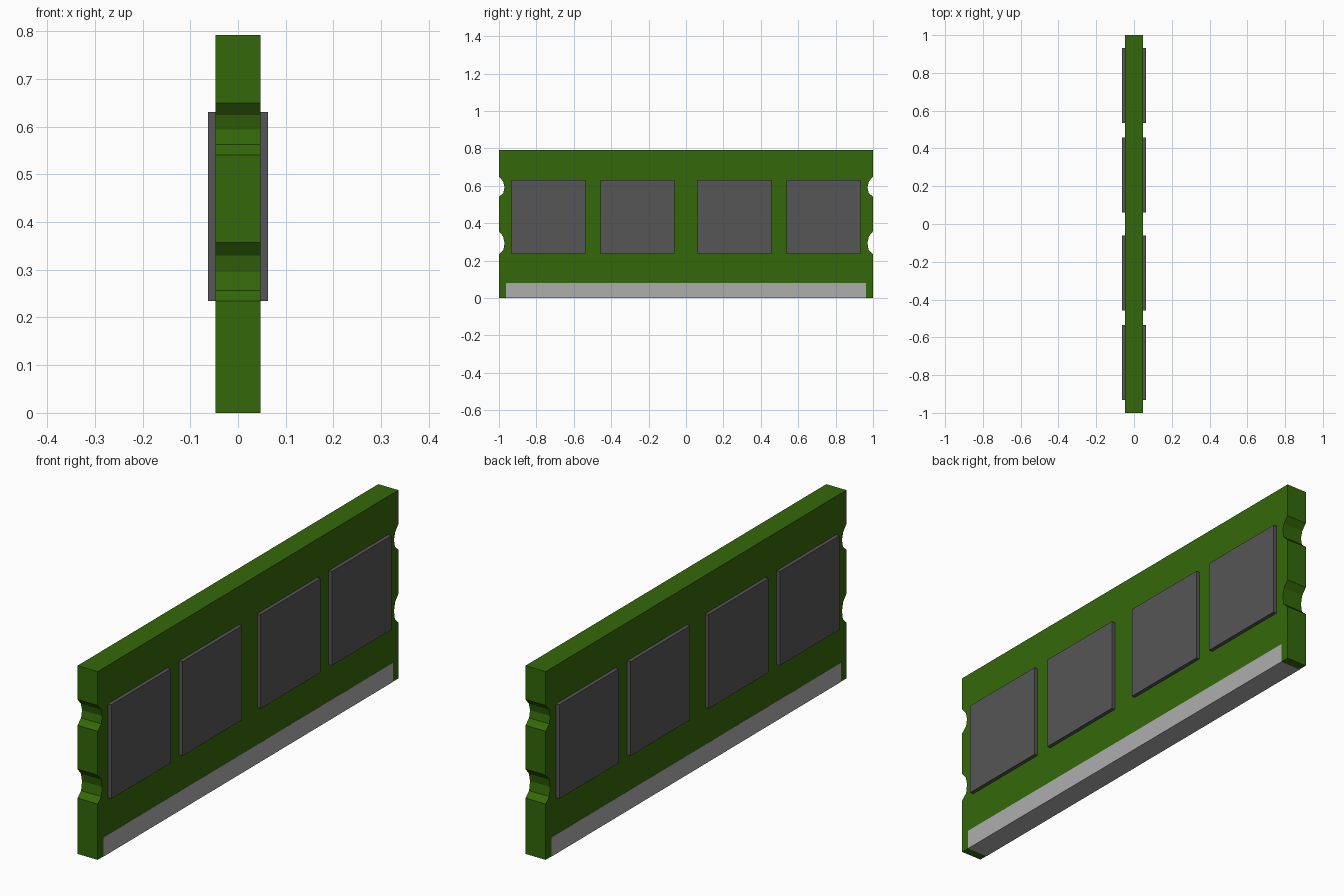
import bpy
import bmesh

if "Cube" in bpy.data.objects:
    bpy.data.objects.remove(bpy.data.objects["Cube"])

HALF_T = 0.047      # half board thickness
HEIGHT = 0.792


def material(name, rgb):
    m = bpy.data.materials.new(name)
    m.diffuse_color = (*rgb, 1)
    m.use_nodes = True
    m.node_tree.nodes["Principled BSDF"].inputs["Base Color"].default_value = m.diffuse_color
    return m


GREEN = material("board_green", (0.034, 0.138, 0.003))
DARK = material("chip_grey", (0.092, 0.092, 0.092))
LIGHT = material("contact_grey", (0.42, 0.42, 0.42))


def add_object(name, bm, mat):
    bmesh.ops.recalc_face_normals(bm, faces=bm.faces)
    mesh = bpy.data.meshes.new(name)
    bm.to_mesh(mesh)
    bm.free()
    mesh.materials.append(mat)
    obj = bpy.data.objects.new(name, mesh)
    bpy.context.collection.objects.link(obj)
    return obj


def box(name, lo, hi, mat):
    bm = bmesh.new()
    bmesh.ops.create_cube(bm, size=1)
    for v in bm.verts:
        v.co = [(a + b) / 2 + c * (b - a) for a, b, c in zip(lo, hi, v.co)]
    return add_object(name, bm, mat)


# Circuit board: notched outline in the YZ plane, extruded through its thickness
notches = [(1, 0.235), (0.976, 0.257), (0.970, 0.295), (0.978, 0.330), (1, 0.357),
           (1, 0.541), (0.976, 0.563), (0.970, 0.594), (0.978, 0.624), (1, 0.650)]
right_edge = [(1, 0)] + notches + [(1, HEIGHT)]
outline = right_edge + [(-y, z) for y, z in reversed(right_edge)]
bm = bmesh.new()
face = bm.faces.new([bm.verts.new((-HALF_T, y, z)) for y, z in outline])
ext = bmesh.ops.extrude_face_region(bm, geom=[face])
bmesh.ops.translate(bm, vec=(2 * HALF_T, 0, 0),
                    verts=[g for g in ext["geom"] if isinstance(g, bmesh.types.BMVert)])
add_object("circuit_board", bm, GREEN)

# Contact strip wrapping the bottom edge, a hair proud of the board
SKIN = 0.0006
box("contact_strip", (-HALF_T - SKIN, -0.963, -SKIN), (HALF_T + SKIN, 0.963, 0.08), LIGHT)

# Memory chips: four on each face
for side, sx in (("left", -1), ("right", 1)):
    x0, x1 = sorted((sx * (HALF_T - 0.002), sx * 0.0625))
    for i, yc in enumerate((-0.734, -0.260, 0.260, 0.734)):
        box(f"chip_{side}_{i + 1}", (x0, yc - 0.198, 0.235), (x1, yc + 0.198, 0.631), DARK)
